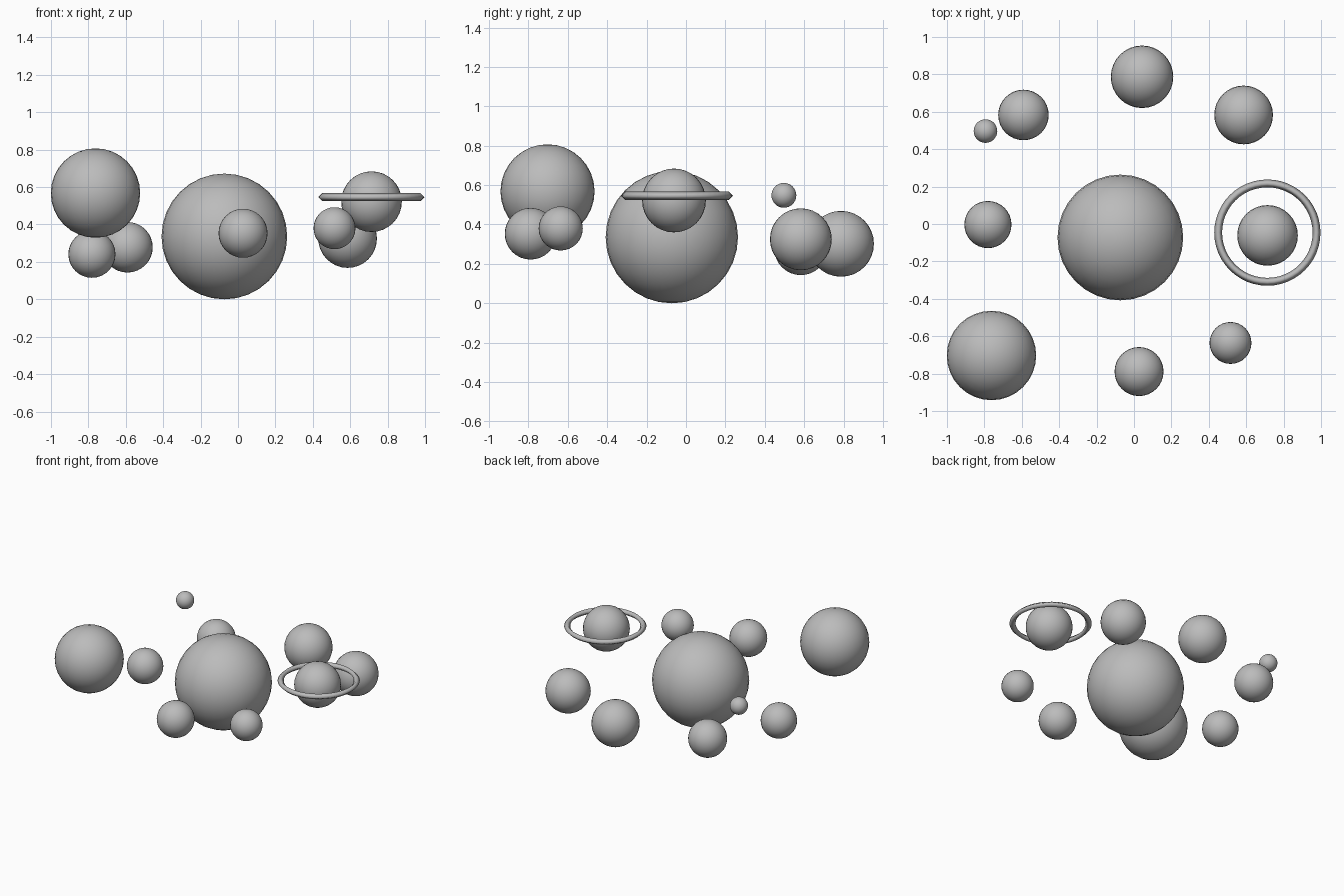
import bpy

cube = bpy.data.objects.get("Cube")
if cube:
    bpy.data.objects.remove(cube)

grey = bpy.data.materials.new("plain grey")
grey.use_nodes = True
colour = (0.5, 0.5, 0.5, 1)
grey.diffuse_color = colour
grey.node_tree.nodes["Principled BSDF"].inputs["Base Color"].default_value = colour


def finish(name):
    obj = bpy.context.object
    obj.name = name
    obj.data.materials.append(grey)
    bpy.ops.object.shade_smooth()


# Central star, its planets and a small moon: name, centre, radius
bodies = [
    ("central_star", (-0.073, -0.072, 0.336), 0.336),
    ("giant_planet", (-0.762, -0.703, 0.568), 0.239),
    ("left_planet", (-0.781, -0.003, 0.241), 0.126),
    ("back_left_planet", (-0.591, 0.583, 0.278), 0.135),
    ("small_moon", (-0.794, 0.497, 0.548), 0.063),
    ("back_planet", (0.043, 0.787, 0.302), 0.167),
    ("back_right_planet", (0.586, 0.583, 0.325), 0.157),
    ("ringed_planet", (0.714, -0.061, 0.522), 0.162),
    ("front_planet", (0.027, -0.789, 0.353), 0.131),
    ("front_right_planet", (0.516, -0.636, 0.38), 0.112),
]
for name, centre, radius in bodies:
    bpy.ops.mesh.primitive_uv_sphere_add(segments=32, ring_count=16,
                                         radius=radius, location=centre)
    finish(name)

# Thin ring with a diamond cross-section
bpy.ops.mesh.primitive_torus_add(major_segments=48, minor_segments=4,
                                 major_radius=0.263, minor_radius=0.021,
                                 location=(0.713, -0.046, 0.546))
finish("planet_ring")
